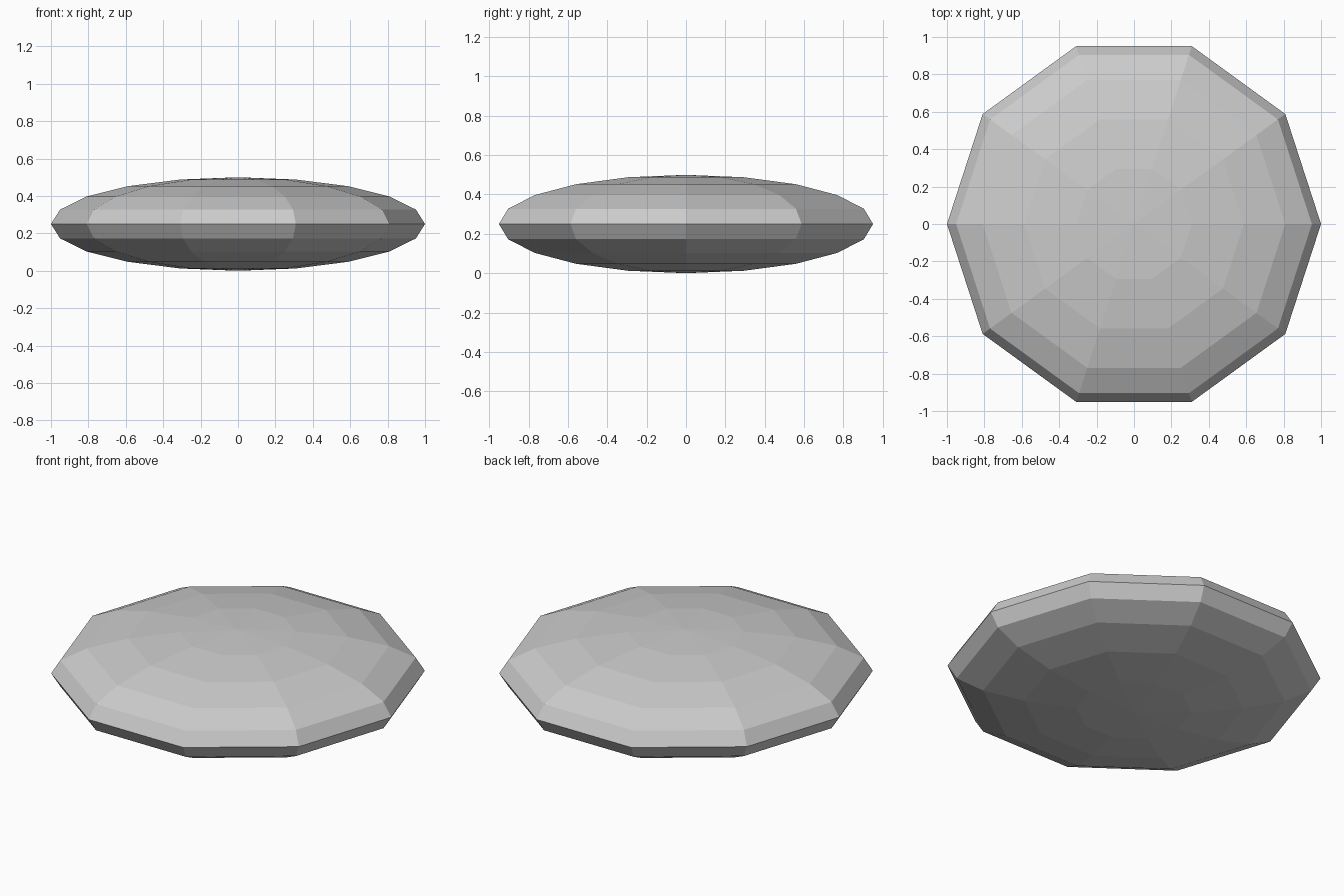
import bpy

if "Cube" in bpy.data.objects:
    bpy.data.objects.remove(bpy.data.objects["Cube"])

# Flattened low-poly pebble: 10-sided sphere, flat shaded
bpy.ops.mesh.primitive_uv_sphere_add(segments=10, ring_count=10, radius=1, location=(0, 0, 0.25))
pebble = bpy.context.object
pebble.name = "flat_pebble"

# Turn so that corners lie on the x axis and flat sides face front and back
first = max(pebble.data.vertices, key=lambda v: v.co.x)
if abs(first.co.y) > 0.01:
    pebble.rotation_euler.z = 3.14159265 / 10
pebble.scale = (1, 1, 0.25)
bpy.ops.object.transform_apply(location=False, rotation=True, scale=True)
bpy.ops.object.shade_flat()
